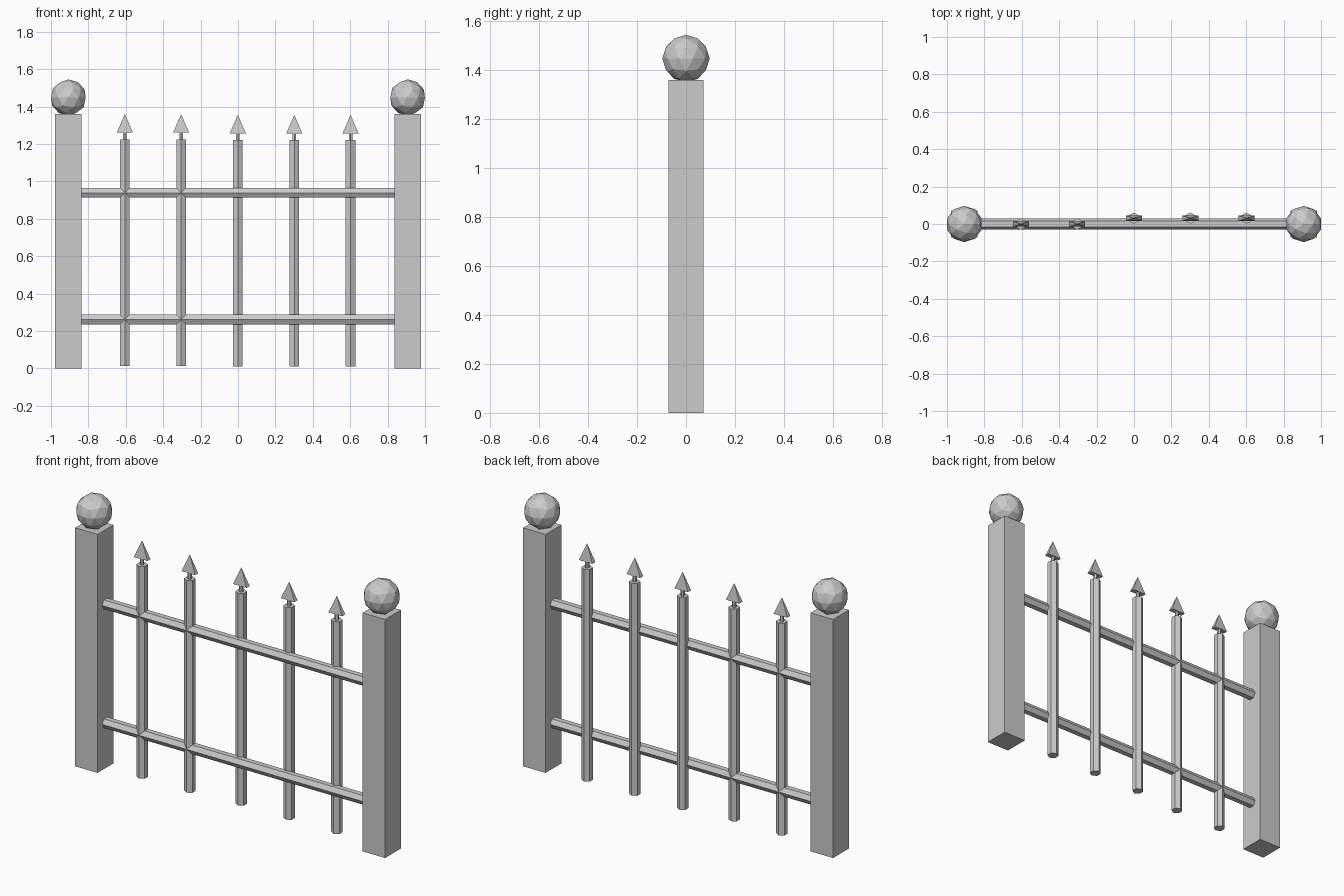
import bpy
from math import pi

if "Cube" in bpy.data.objects:
    bpy.data.objects.remove(bpy.data.objects["Cube"])


def apply_scale(obj):
    bpy.ops.object.transform_apply(location=False, rotation=True, scale=True)
    return obj


def box(name, loc, size):
    bpy.ops.mesh.primitive_cube_add(size=1, location=loc)
    obj = bpy.context.object
    obj.name = name
    obj.scale = size
    return apply_scale(obj)


def hex_bar(name, loc, radius, length, rot=(0, 0, 0)):
    # Blender's first cylinder vertex lies on +y, giving an edge to the front
    bpy.ops.mesh.primitive_cylinder_add(vertices=6, radius=radius, depth=length,
                                        location=loc, rotation=rot)
    obj = bpy.context.object
    obj.name = name
    return apply_scale(obj)


def spear_head(name, loc, width, depth, height):
    # square pyramid turned face-on, then flattened
    bpy.ops.mesh.primitive_cone_add(vertices=4, radius1=0.5 ** 0.5, radius2=0,
                                    depth=1, location=loc, rotation=(0, 0, pi / 4))
    obj = bpy.context.object
    obj.name = name
    bpy.ops.object.transform_apply(location=False, rotation=True, scale=False)
    obj.scale = (width, depth, height)
    return apply_scale(obj)


# Posts with faceted ball finials
for side, sx in (("left", -1), ("right", 1)):
    x = 0.907 * sx
    box(f"{side}_post", (x, 0, 0.68), (0.142, 0.142, 1.36))
    bpy.ops.mesh.primitive_ico_sphere_add(subdivisions=2, radius=0.097,
                                          location=(x, 0, 1.448))
    bpy.context.object.name = f"{side}_post_ball"

# Horizontal rails
for name, z in (("lower_rail", 0.261), ("upper_rail", 0.939)):
    hex_bar(name, (0, 0, z), 0.03, 1.69, (0, pi / 2, 0))

# Pickets: two run through the rails, three sit just behind them
pickets = [(-0.605, 0, 0.004), (-0.304, 0, 0.004),
           (-0.001, 0.031, 0), (0.301, 0.031, 0), (0.602, 0.031, 0)]
for i, (x, y, dz) in enumerate(pickets, 1):
    hex_bar(f"picket_{i}", (x, y, 0.615 + dz), 0.03, 1.21)
    hex_bar(f"picket_neck_{i}", (x, y, 1.237 + dz), 0.011, 0.05)
    spear_head(f"picket_spear_{i}", (x, y, 1.306 + dz), 0.086, 0.028, 0.1)
